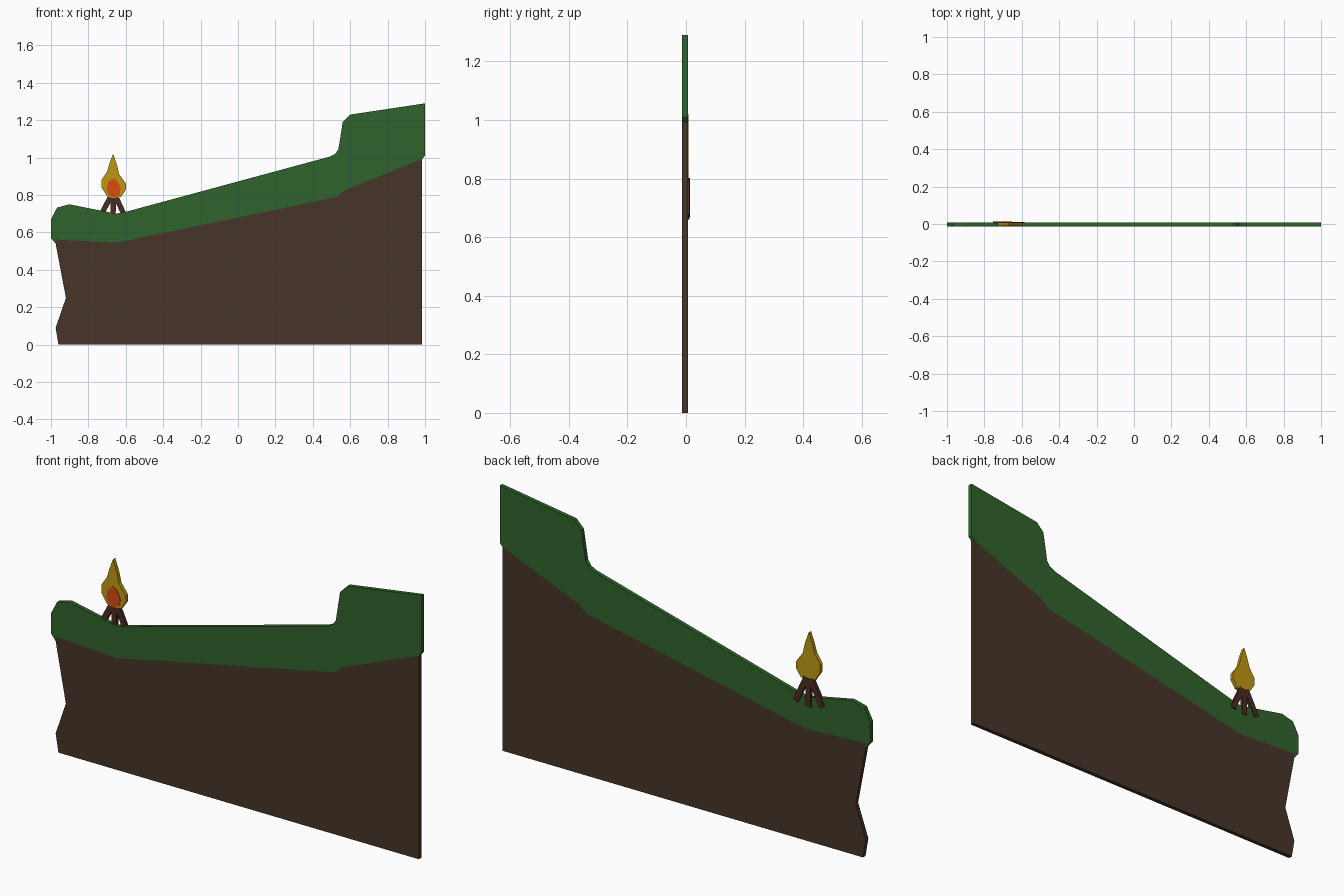
import bpy, bmesh
from mathutils import Vector

if "Cube" in bpy.data.objects:
    bpy.data.objects.remove(bpy.data.objects["Cube"])

FRONT, BACK = -0.013, 0.007


def material(name, rgb):
    m = bpy.data.materials.new(name)
    m.diffuse_color = (*rgb, 1)
    m.use_nodes = True
    m.node_tree.nodes["Principled BSDF"].inputs["Base Color"].default_value = m.diffuse_color
    return m


def slab(name, profile, y0, y1, mat):
    """Extrude an (x, z) outline from y0 to y1."""
    bm = bmesh.new()
    face = bm.faces.new([bm.verts.new((x, y0, z)) for x, z in profile])
    ext = bmesh.ops.extrude_face_region(bm, geom=[face])
    verts = [g for g in ext["geom"] if isinstance(g, bmesh.types.BMVert)]
    bmesh.ops.translate(bm, verts=verts, vec=(0, y1 - y0, 0))
    bmesh.ops.recalc_face_normals(bm, faces=bm.faces)
    mesh = bpy.data.meshes.new(name)
    bm.to_mesh(mesh)
    bm.free()
    mesh.materials.append(mat)
    ob = bpy.data.objects.new(name, mesh)
    bpy.context.collection.objects.link(ob)
    return ob


def stick(name, a, b, width, y0, y1, mat):
    """Flat bar between two (x, z) points."""
    a, b = Vector(a), Vector(b)
    d = (b - a).normalized()
    n = Vector((-d.y, d.x)) * width / 2
    return slab(name, [a + n, a - n, b - n, b + n], y0, y1, mat)


soil = material("soil", (0.062, 0.036, 0.022))
grass = material("grass", (0.03, 0.125, 0.025))
wood = material("wood", (0.07, 0.025, 0.014))
yellow = material("flame_yellow", (0.52, 0.31, 0.006))
orange = material("flame_orange", (0.68, 0.075, 0.006))

# Line shared by the soil top and the grass underside, left to right
seam = [(-0.975, 0.562), (-0.65, 0.545), (0.53, 0.79), (0.57, 0.825), (0.985, 0.993)]

# Soil bank with a notched left edge
slab("soil_bank", [(0.985, 0), (-0.96, 0), (-0.975, 0.09), (-0.92, 0.25), (-0.975, 0.54)]
     + seam, FRONT, BACK, soil)

# Grass layer, slightly overhanging both ends
slab("grass_layer", [(-0.975, 0.54), (-1, 0.57), (-1, 0.67), (-0.967, 0.733), (-0.9, 0.75),
                     (-0.65, 0.70), (-0.6, 0.71), (0.49, 1.005), (0.52, 1.02),
                     (0.537, 1.045), (0.56, 1.19), (0.6, 1.23), (1, 1.29), (1, 1.01)]
     + seam[:0:-1] + [seam[0]], FRONT, BACK, grass)

# Campfire sticks, resting against the back of the grass
for i, (x, z) in enumerate([(-0.742, 0.675), (-0.668, 0.66), (-0.598, 0.67)]):
    stick(f"fire_stick_{i + 1}", (x, z), (-0.667 + (i - 1) * 0.012, 0.795), 0.028,
          -0.004 + i * 0.001, 0.013 - i * 0.0005, wood)

# Outer flame
slab("flame_outer", [(-0.668, 1.02), (-0.687, 0.97), (-0.70, 0.925), (-0.73, 0.88),
                     (-0.73, 0.84), (-0.697, 0.79), (-0.665, 0.783), (-0.625, 0.79),
                     (-0.598, 0.83), (-0.6, 0.862), (-0.635, 0.91), (-0.648, 0.965)],
     -0.010, 0.008, yellow)

# Inner flame on the front face
slab("flame_inner", [(-0.668, 0.89), (-0.695, 0.865), (-0.702, 0.825), (-0.688, 0.795),
                     (-0.66, 0.788), (-0.632, 0.802), (-0.627, 0.835), (-0.645, 0.875)],
     -0.0125, -0.005, orange)
